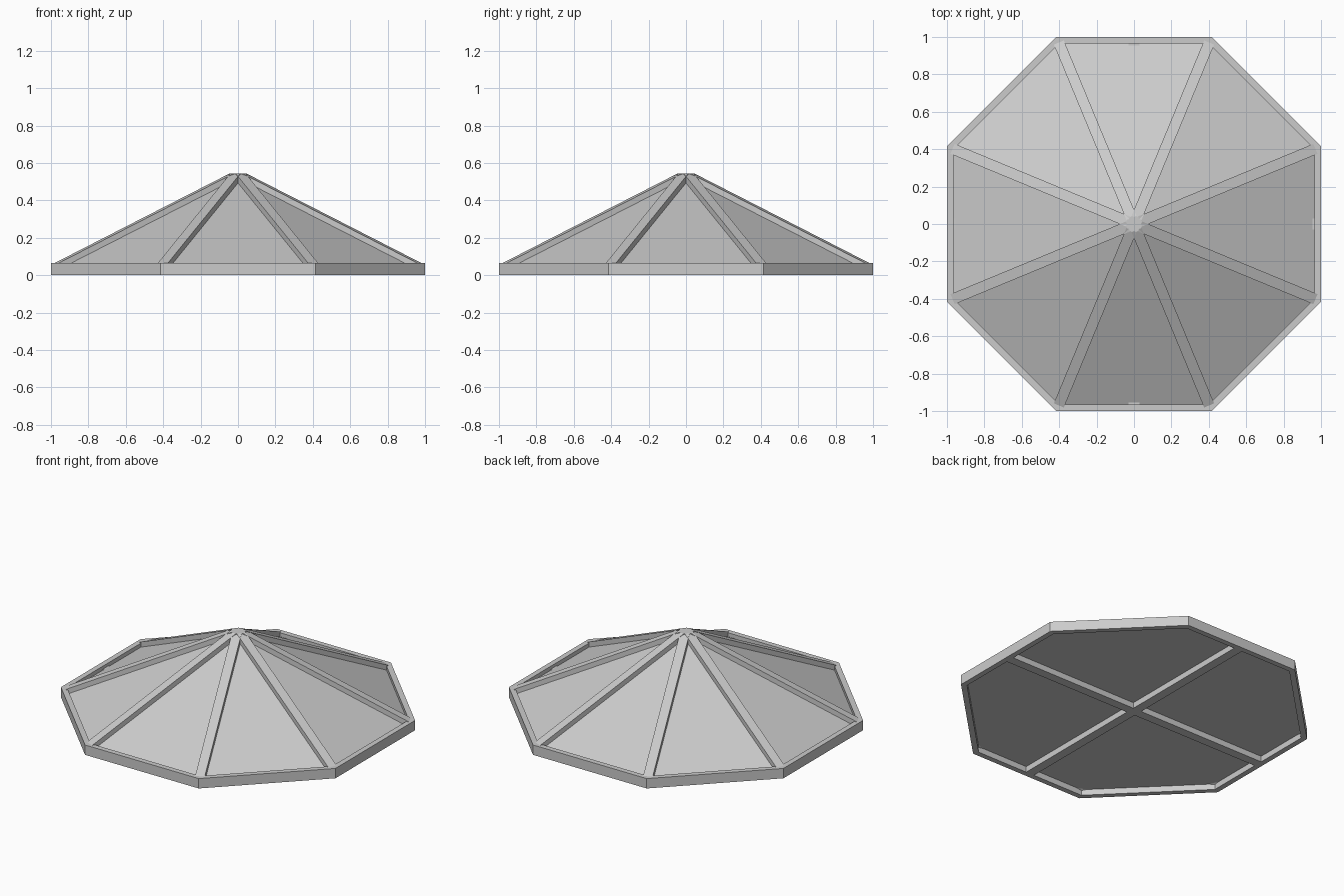
import bpy, bmesh, math
from mathutils import Matrix

if "Cube" in bpy.data.objects:
    bpy.data.objects.remove(bpy.data.objects["Cube"])

STEP = math.pi / 4
COS = math.cos(math.pi / 8)


def octagon(apothem, z):
    r = apothem / COS
    return [(r * math.cos((i + .5) * STEP), r * math.sin((i + .5) * STEP), z) for i in range(8)]


def make(name, bm):
    bmesh.ops.recalc_face_normals(bm, faces=bm.faces)
    me = bpy.data.meshes.new(name)
    bm.to_mesh(me)
    bm.free()
    ob = bpy.data.objects.new(name, me)
    bpy.context.collection.objects.link(ob)
    return ob


# Octagonal eaves rim, open in the middle
bm = bmesh.new()
loops = [[bm.verts.new(p) for p in octagon(a, z)]
         for a, z in ((1, 0), (1, .065), (.965, .065), (.965, 0))]
for k in range(4):
    a, b = loops[k], loops[(k + 1) % 4]
    for i in range(8):
        j = (i + 1) % 8
        bm.faces.new((a[i], a[j], b[j], b[i]))
make("eaves_rim", bm)

# Recessed roof panels with a flat ceiling underneath
bm = bmesh.new()
base = [bm.verts.new(p) for p in octagon(.967, .038)]
apex = bm.verts.new((0, 0, .532))
bm.faces.new(base)
for i in range(8):
    bm.faces.new((base[i], base[(i + 1) % 8], apex))
make("roof_panels", bm)

# Raised ribs running from the peak to each corner
profile = [(0, .545), (.035, .545), (1.05, .065), (1.05, .03), (0, .49)]
for n in range(8):
    bm = bmesh.new()
    face = bm.faces.new([bm.verts.new((r, -.029, z)) for r, z in profile])
    ext = bmesh.ops.extrude_face_region(bm, geom=[face])["geom"]
    bmesh.ops.translate(bm, vec=(0, .058, 0),
                        verts=[v for v in ext if isinstance(v, bmesh.types.BMVert)])
    bmesh.ops.rotate(bm, verts=bm.verts, matrix=Matrix.Rotation((n + .5) * STEP, 3, 'Z'))
    make(f"roof_rib_{n + 1}", bm)

# Crossed ceiling beams
for name, size in (("beam_across", (1.95, .06, .045)), ("beam_lengthwise", (.06, 1.95, .045))):
    bm = bmesh.new()
    bmesh.ops.create_cube(bm, size=1)
    bmesh.ops.scale(bm, vec=size, verts=bm.verts)
    bmesh.ops.translate(bm, vec=(0, 0, .0225), verts=bm.verts)
    make(name, bm)
